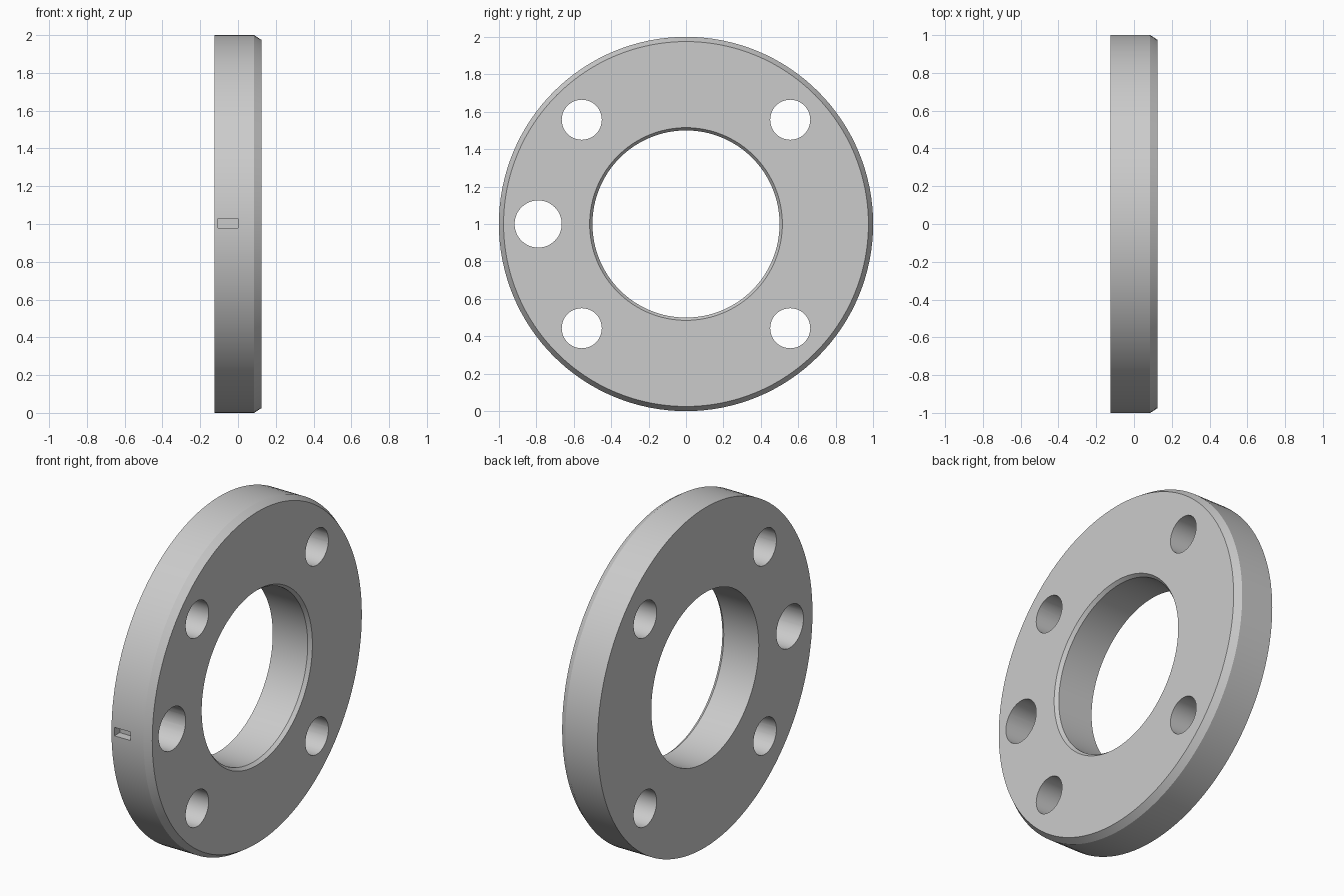
import bpy, bmesh, math
from mathutils import Vector, Matrix

default = bpy.data.objects.get("Cube")
if default:
    bpy.data.objects.remove(default, do_unlink=True)

HALF = 0.124      # half thickness along x
CENTRE = Vector((0, 0, 1))


def add_object(name, bm):
    bmesh.ops.recalc_face_normals(bm, faces=bm.faces)
    mesh = bpy.data.meshes.new(name)
    bm.to_mesh(mesh)
    bm.free()
    obj = bpy.data.objects.new(name, mesh)
    bpy.context.collection.objects.link(obj)
    return obj


def lathe(name, profile, steps=128):
    """Turn a closed (x, radius) outline about the x axis."""
    bm = bmesh.new()
    rings = []
    for i in range(steps):
        a = math.tau * i / steps
        rings.append([bm.verts.new(CENTRE + Vector((x, r * math.cos(a), r * math.sin(a))))
                      for x, r in profile])
    n = len(profile)
    for i, ring in enumerate(rings):
        nxt = rings[(i + 1) % steps]
        for j in range(n):
            k = (j + 1) % n
            bm.faces.new((ring[j], ring[k], nxt[k], nxt[j]))
    return add_object(name, bm)


def cut(target, cutter):
    cutter.hide_render = True
    mod = target.modifiers.new(cutter.name, 'BOOLEAN')
    mod.operation = 'DIFFERENCE'
    mod.solver = 'EXACT'
    mod.object = cutter
    bpy.context.view_layer.objects.active = target
    bpy.ops.object.modifier_apply(modifier=mod.name)
    bpy.data.objects.remove(cutter, do_unlink=True)


def drill(target, y, z, radius):
    bm = bmesh.new()
    place = Matrix.Translation((0, y, z)) @ Matrix.Rotation(math.pi / 2, 4, 'Y')
    bmesh.ops.create_cone(bm, cap_ends=True, segments=48, radius1=radius,
                          radius2=radius, depth=4 * HALF, matrix=place)
    cut(target, add_object("hole_cutter", bm))


# Flat ring, chamfered on the +x side
ring = lathe("flange_ring", [
    (-HALF, 0.5), (-HALF, 1.0), (0.085, 1.0), (HALF, 0.975),
    (HALF, 0.515), (HALF - 0.02, 0.5)])

# Four bolt holes and one larger side hole
for sy in (-1, 1):
    for sz in (-1, 1):
        drill(ring, 0.557 * sy, 1 + 0.557 * sz, 0.107)
drill(ring, -0.79, 1.0, 0.126)

# Small blind slot in the front of the rim
bm = bmesh.new()
bmesh.ops.create_cube(bm, size=1, matrix=Matrix.Translation((-0.052, -1.0, 1.003))
                      @ Matrix.Diagonal((0.106, 0.1, 0.05, 1)))
cut(ring, add_object("slot_cutter", bm))

bpy.ops.object.select_all(action='DESELECT')
ring.select_set(True)
bpy.context.view_layer.objects.active = ring
bpy.ops.object.shade_smooth_by_angle(angle=math.radians(30))
